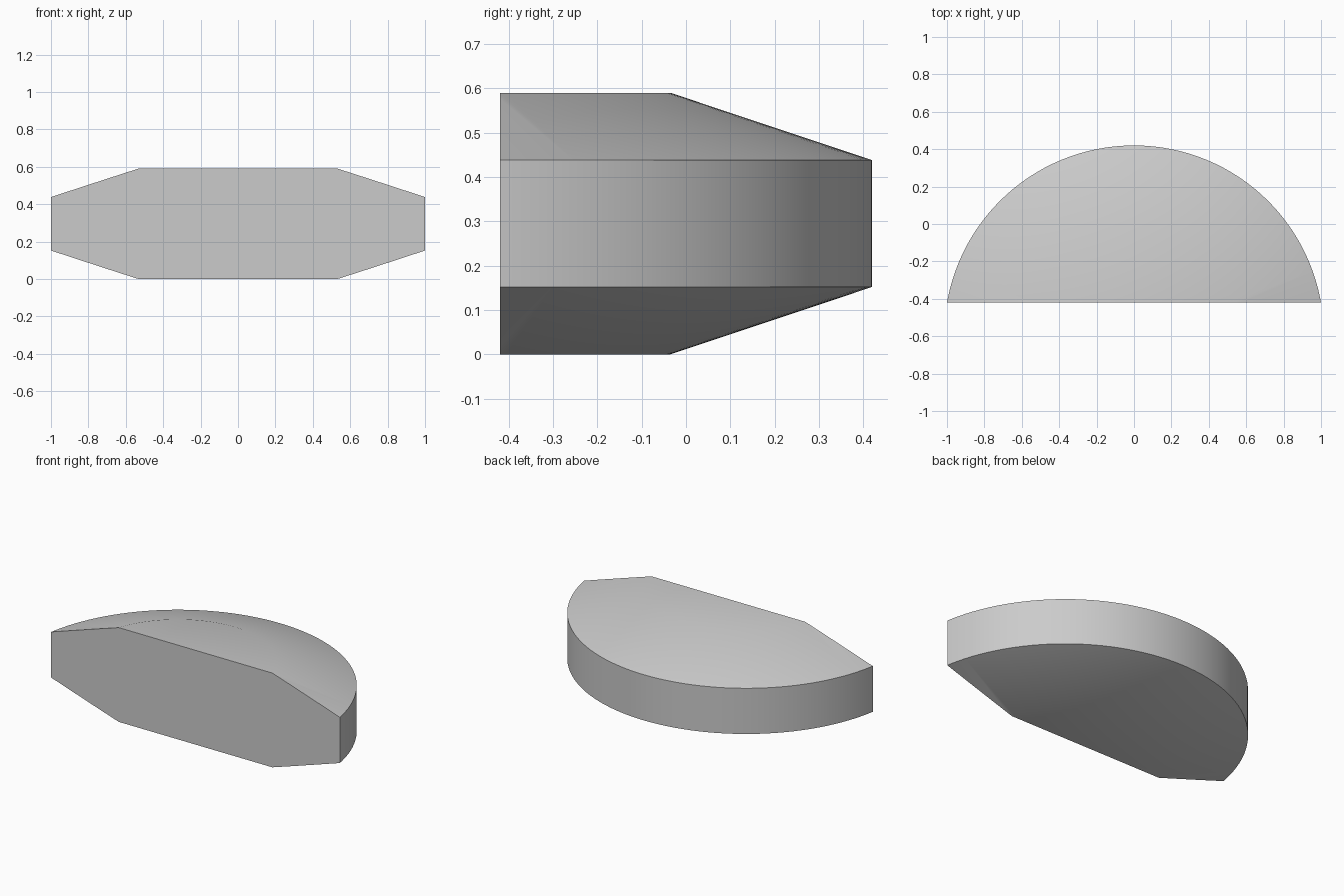
import bpy, bmesh, math
from mathutils import Matrix

if "Cube" in bpy.data.objects:
    bpy.data.objects.remove(bpy.data.objects["Cube"])

# Plain grey material
grey = bpy.data.materials.new("light_grey")
grey.use_nodes = True
colour = (0.6, 0.6, 0.6, 1)
grey.diffuse_color = colour
grey.node_tree.nodes["Principled BSDF"].inputs["Base Color"].default_value = colour

AXIS_Y, FRONT_Y = -0.595, -0.42
HEIGHT, BEVEL = 0.59, 0.152
OUTER, INNER = 1.015, 0.56
SEGMENTS = 128

# Double-tapered disc: stacked rings joined into walls, with flat caps
bm = bmesh.new()
rings = []
for radius, z in ((INNER, 0), (OUTER, BEVEL), (OUTER, HEIGHT - BEVEL), (INNER, HEIGHT)):
    ring = bmesh.ops.create_circle(bm, segments=SEGMENTS, radius=radius,
                                   matrix=Matrix.Translation((0, AXIS_Y, z)))
    rings.append(ring["verts"])
for low, high in zip(rings, rings[1:]):
    for i in range(SEGMENTS):
        j = (i + 1) % SEGMENTS
        bm.faces.new((low[i], low[j], high[j], high[i]))
bm.faces.new(rings[0])
bm.faces.new(rings[-1])

# Slice off the front and close it with a flat face
cut = bmesh.ops.bisect_plane(bm, geom=bm.verts[:] + bm.edges[:] + bm.faces[:],
                             plane_co=(0, FRONT_Y, 0), plane_no=(0, -1, 0),
                             clear_outer=True)
edges = [e for e in cut["geom_cut"] if isinstance(e, bmesh.types.BMEdge)]
bmesh.ops.contextual_create(bm, geom=edges)
bmesh.ops.recalc_face_normals(bm, faces=bm.faces[:])

mesh = bpy.data.meshes.new("half_disc")
bm.to_mesh(mesh)
bm.free()
mesh.materials.append(grey)
body = bpy.data.objects.new("half_disc", mesh)
bpy.context.collection.objects.link(body)

# Smooth curves, crisp rims
bpy.ops.object.select_all(action="DESELECT")
body.select_set(True)
bpy.context.view_layer.objects.active = body
bpy.ops.object.shade_smooth_by_angle(angle=math.radians(30))
